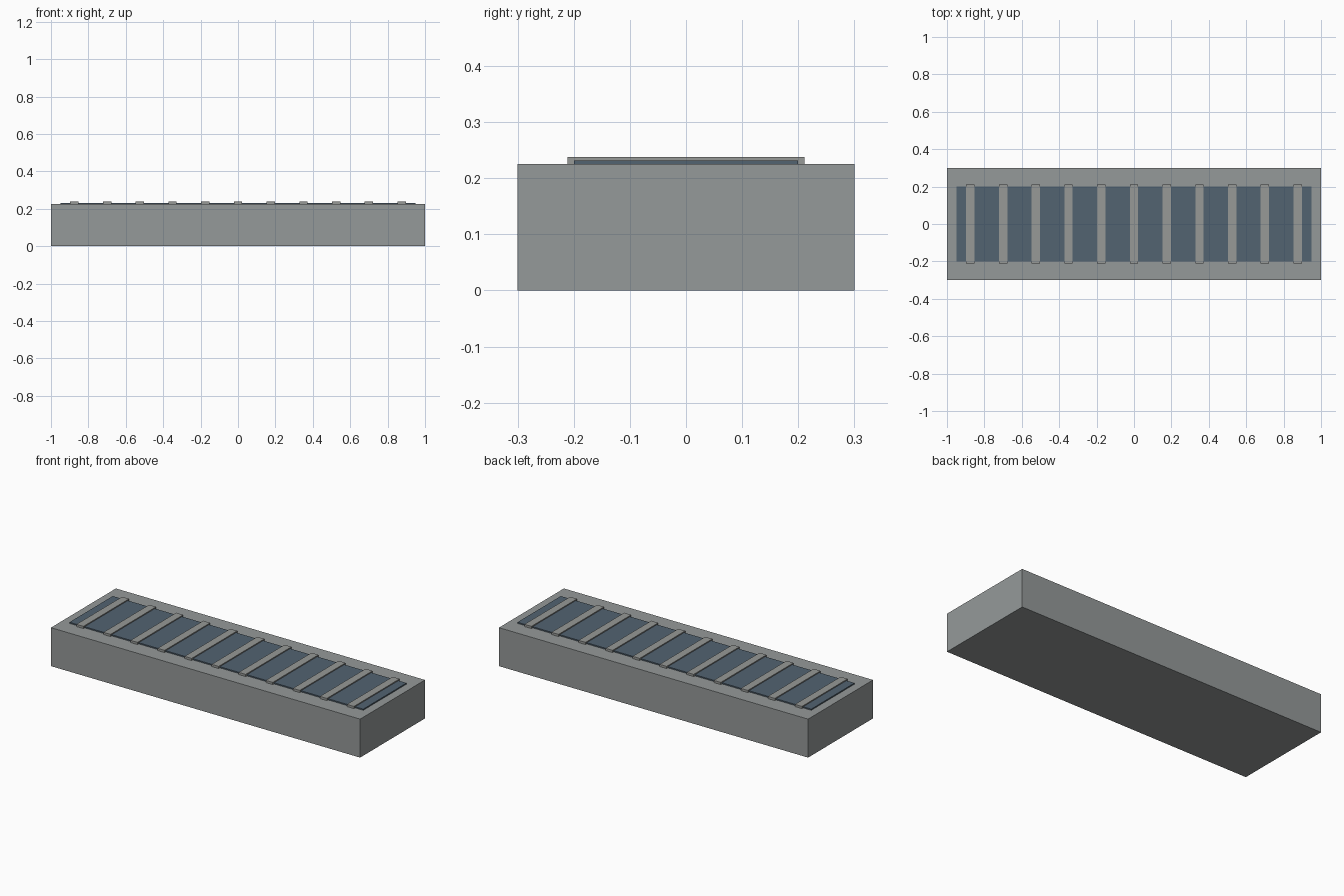
import bpy

if "Cube" in bpy.data.objects:
    bpy.data.objects.remove(bpy.data.objects["Cube"])


def material(name, colour):
    m = bpy.data.materials.new(name)
    m.diffuse_color = (*colour, 1.0)
    m.use_nodes = True
    m.node_tree.nodes["Principled BSDF"].inputs["Base Color"].default_value = m.diffuse_color
    return m


concrete = material("concrete grey", (0.30, 0.32, 0.32))
dark = material("dark slate blue", (0.085, 0.125, 0.165))
steel = material("bar grey", (0.31, 0.32, 0.31))


def box(name, x, y, z, mat):
    """Box from (min, max) ranges on each axis."""
    bpy.ops.mesh.primitive_cube_add(
        size=1, location=[(a + b) / 2 for a, b in (x, y, z)])
    ob = bpy.context.object
    ob.name = name
    ob.scale = [b - a for a, b in (x, y, z)]
    bpy.ops.object.transform_apply(location=False, rotation=False, scale=True)
    ob.data.materials.append(mat)
    return ob


TOP = 0.225

# Solid block
box("base_block", (-1, 1), (-0.3, 0.3), (0, TOP), concrete)

# Thin dark plate lying on the block
box("dark_panel", (-0.95, 0.95), (-0.2, 0.2), (TOP, 0.232), dark)

# Eleven cross bars over the plate
for i in range(11):
    cx = (i - 5) * 0.175
    box(f"cross_bar_{i + 1}", (cx - 0.0225, cx + 0.0225),
        (-0.211, 0.211), (TOP, 0.238), steel)
